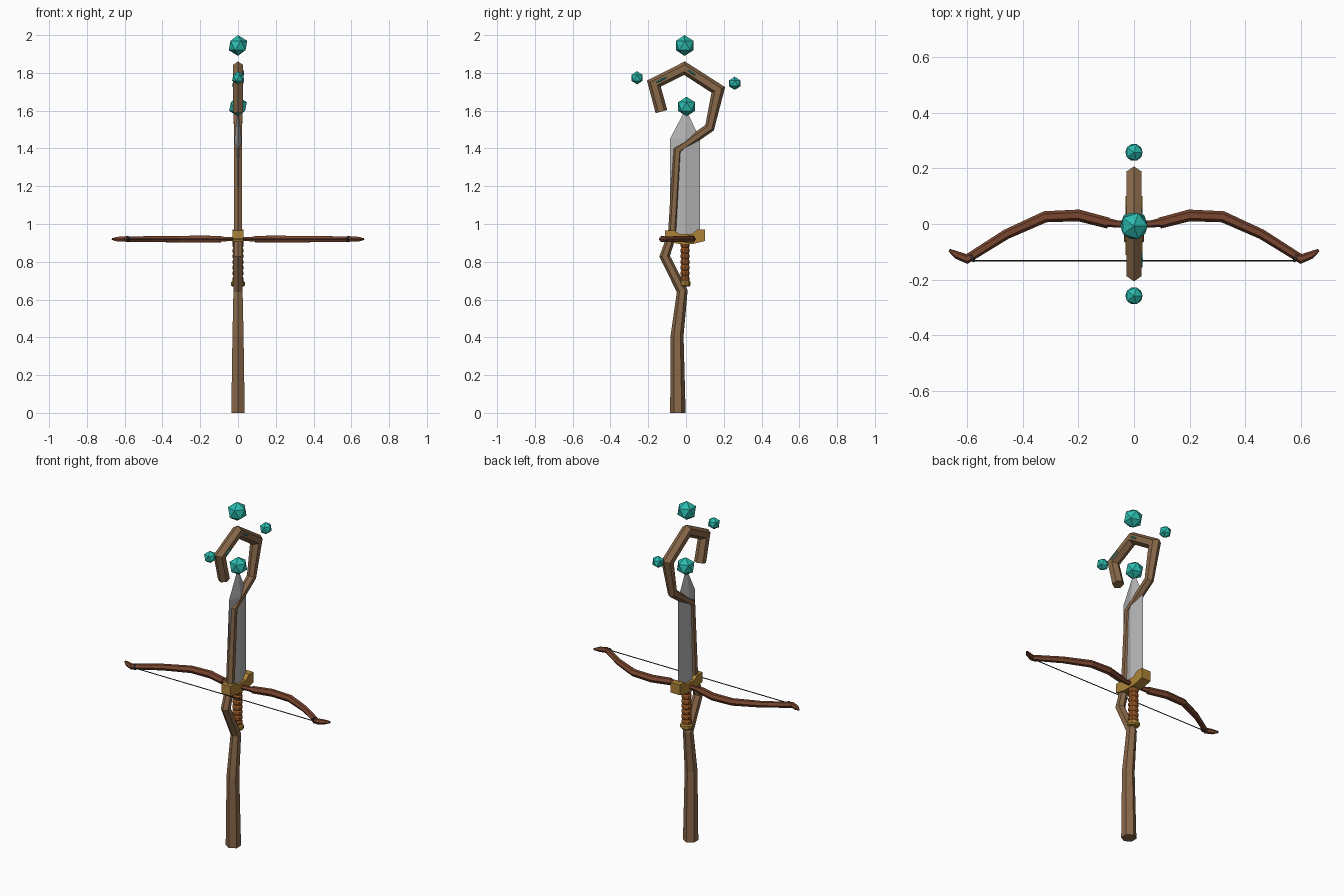
import bpy, bmesh, math
from mathutils import Vector

if "Cube" in bpy.data.objects:
    bpy.data.objects.remove(bpy.data.objects["Cube"])


def material(name, rgb):
    m = bpy.data.materials.new(name)
    m.diffuse_color = (*rgb, 1)
    m.use_nodes = True
    m.node_tree.nodes["Principled BSDF"].inputs["Base Color"].default_value = m.diffuse_color
    return m


WOOD = material("staff wood", (0.25, 0.14, 0.067))
BOW = material("red brown wood", (0.19, 0.06, 0.028))
GRIP = material("orange leather", (0.28, 0.085, 0.016))
GOLD = material("gold", (0.42, 0.23, 0.04))
STEEL = material("steel", (0.46, 0.46, 0.46))
TEAL = material("teal crystal", (0.025, 0.5, 0.43))
DARK = material("dark string", (0.03, 0.025, 0.025))


def finish(name, bm, mat):
    bmesh.ops.recalc_face_normals(bm, faces=bm.faces)
    me = bpy.data.meshes.new(name)
    bm.to_mesh(me)
    bm.free()
    me.materials.append(mat)
    ob = bpy.data.objects.new(name, me)
    bpy.context.collection.objects.link(ob)
    return ob


def skin(name, rings, mat):
    """Join rings of points with quads and close both ends."""
    bm = bmesh.new()
    rows = [[bm.verts.new(p) for p in r] for r in rings]
    n = len(rows[0])
    for a, b in zip(rows, rows[1:]):
        for i in range(n):
            bm.faces.new((a[i], a[(i + 1) % n], b[(i + 1) % n], b[i]))
    bm.faces.new(rows[0])
    bm.faces.new(rows[-1])
    return finish(name, bm, mat)


def sweep(name, path, axis, mat, sides=6):
    """Mitred sweep of a polygon along a flat path of (point, radius)."""
    pts = [Vector(p) for p, _ in path]
    axis = Vector(axis)
    rings = []
    for i, (p, (_, r)) in enumerate(zip(pts, path)):
        d1 = (p - pts[max(i - 1, 0)]).normalized() if i else (pts[1] - p).normalized()
        d2 = (pts[i + 1] - p).normalized() if i < len(pts) - 1 else d1
        t = (d1 + d2).normalized()
        side = axis.cross(t) / max(t.dot(d1), 0.5)
        rings.append([p + side * r * math.cos(a) + axis * r * math.sin(a)
                      for a in (math.tau * k / sides for k in range(sides))])
    return skin(name, rings, mat)


def extrude_x(name, profile, half, mat):
    return skin(name, [[(x, y, z) for y, z in profile] for x in (-half, half)], mat)


def lathe(name, rows, y, sx, sy, mat, sides=10):
    """Stack of (z, scale) rings with an oval section."""
    return skin(name, [[(sx * s * math.cos(a), y + sy * s * math.sin(a), z)
                        for a in (math.tau * k / sides for k in range(sides))]
                       for z, s in rows], mat)


# crooked staff with a hooked head: y, z, radius
staff = [(-0.043, 0, 0.041), (-0.047, 0.41, 0.034), (-0.02, 0.645, 0.028),
         (-0.113, 0.83, 0.026), (-0.072, 0.95, 0.023), (-0.045, 1.39, 0.023),
         (0.125, 1.51, 0.025), (0.171, 1.71, 0.032), (-0.008, 1.825, 0.031),
         (-0.17, 1.743, 0.031), (-0.13, 1.595, 0.032)]
sweep("staff", [((0, y, z), r) for y, z, r in staff], (1, 0, 0), WOOD)

# small rune plates on the flat side of the hook
for i, (y, z, dy, dz) in enumerate([(-0.13, 1.763, 0.026, 0.013), (0.03, 1.801, 0.02, -0.013)]):
    sweep(f"rune_{i + 1}", [((0.027, y - dy, z - dz), 0.003), ((0.027, y, z), 0.005),
                            ((0.027, y + dy, z + dz), 0.003)], (1, 0, 0), TEAL, 4)

# floating crystals: y, z, radius
for i, (y, z, r) in enumerate([(-0.007, 1.948, 0.055), (0.003, 1.622, 0.052),
                               (-0.259, 1.774, 0.035), (0.258, 1.745, 0.035)]):
    bm = bmesh.new()
    bmesh.ops.create_icosphere(bm, subdivisions=1, radius=r)
    bmesh.ops.translate(bm, verts=bm.verts, vec=(0, y, min(z, 2 - r)))
    finish(f"crystal_{i + 1}", bm, TEAL)

# diamond-section blade with a pointed tip
def diamond(y0, y1, t, z):
    return [(0, y0, z), (t, (y0 + y1) / 2, z), (0, y1, z), (-t, (y0 + y1) / 2, z)]


skin("blade", [diamond(-0.085, 0.075, 0.019, 0.94), diamond(-0.085, 0.075, 0.019, 1.45),
               diamond(-0.006, 0.002, 0.002, 1.6)], STEEL)

# guard with raised ends
extrude_x("guard", [(-0.112, 0.965), (-0.06, 0.965), (-0.035, 0.947), (0.03, 0.947),
                    (0.06, 0.97), (0.1, 0.97), (0.1, 0.91), (0.04, 0.895),
                    (-0.04, 0.895), (-0.112, 0.91)], 0.03, GOLD)

# ribbed grip
rows = []
for k in range(7):
    z = 0.695 + k * 0.03
    rows += [(z, 0.82), (z + 0.007, 1), (z + 0.021, 1)]
lathe("grip", rows + [(0.905, 0.82)], -0.005, 0.029, 0.025, GRIP)

# pommel
lathe("pommel", [(0.668, 0.8), (0.676, 1), (0.692, 1), (0.7, 0.8)], -0.005, 0.036, 0.031, GOLD)

# bow limbs, their sockets and string knots on both sides
limb = [(0.092, 0.003, 0.02), (0.2, 0.031, 0.021), (0.32, 0.026, 0.02), (0.46, -0.037, 0.018),
        (0.602, -0.126, 0.016), (0.638, -0.112, 0.014), (0.666, -0.094, 0.005)]
for s, label in ((-1, "left"), (1, "right")):
    sweep(f"bow_limb_{label}", [((s * x, y, 0.92), r) for x, y, r in limb], (0, 0, 1), BOW)
    sweep(f"limb_socket_{label}", [((s * 0.02, 0, 0.92), 0.012), ((s * 0.06, 0, 0.92), 0.013),
                                   ((s * 0.11, 0.008, 0.92), 0.017)], (0, 0, 1), BOW)
    sweep(f"string_knot_{label}", [((s * 0.578, -0.118, 0.92), 0.017),
                                   ((s * 0.588, -0.123, 0.92), 0.018)], (0, 0, 1), DARK)

# bow string
sweep("bow_string", [((-0.6, -0.133, 0.92), 0.0025), ((0.6, -0.133, 0.92), 0.0025)],
      (0, 0, 1), DARK)
